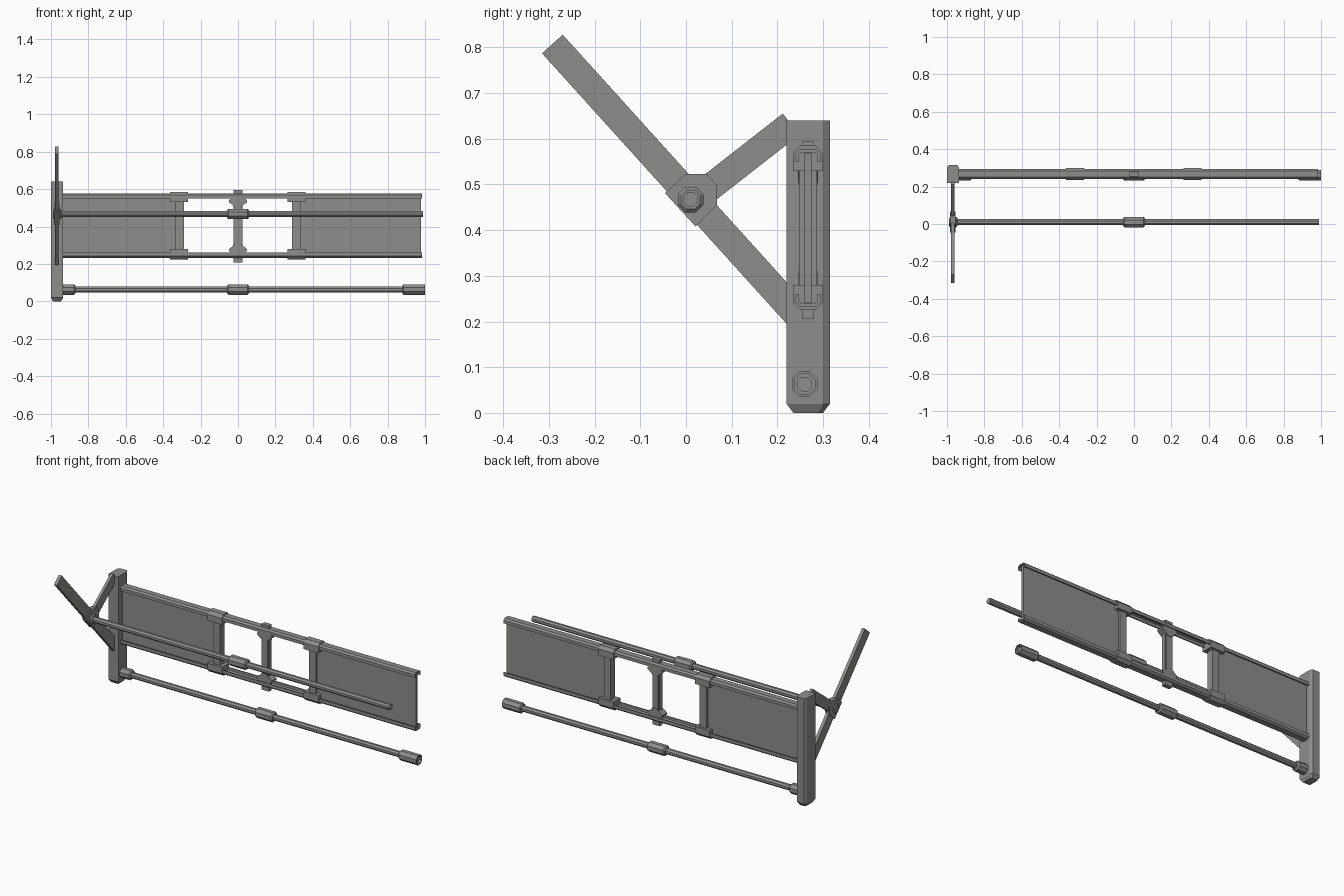
import bpy, bmesh, math
from mathutils import Vector

if "Cube" in bpy.data.objects:
    bpy.data.objects.remove(bpy.data.objects["Cube"])

grey = bpy.data.materials.new("steel_grey")
grey.diffuse_color = (0.27, 0.27, 0.265, 1)
grey.use_nodes = True
grey.node_tree.nodes["Principled BSDF"].inputs["Base Color"].default_value = grey.diffuse_color


def mesh_object(name, bm):
    bmesh.ops.recalc_face_normals(bm, faces=bm.faces)
    me = bpy.data.meshes.new(name)
    bm.to_mesh(me)
    bm.free()
    me.materials.append(grey)
    ob = bpy.data.objects.new(name, me)
    bpy.context.collection.objects.link(ob)
    return ob


def loft(name, rings):
    """Closed solid through a list of matching point rings."""
    bm = bmesh.new()
    vs = [[bm.verts.new(p) for p in r] for r in rings]
    n = len(vs[0])
    for a, b in zip(vs, vs[1:]):
        for i in range(n):
            j = (i + 1) % n
            bm.faces.new((a[i], a[j], b[j], b[i]))
    bm.faces.new(vs[0])
    bm.faces.new(vs[-1])
    return mesh_object(name, bm)


def extrude_x(name, yz, x0, x1):
    return loft(name, [[(x, y, z) for y, z in yz] for x in (x0, x1)])


def box(name, x0, x1, y0, y1, z0, z1):
    return extrude_x(name, [(y0, z0), (y1, z0), (y1, z1), (y0, z1)], x0, x1)


def octagon(x, y, z, r):
    # r is the distance to the flat sides
    R = r / math.cos(math.pi / 8)
    return [(x, y + R * math.cos((i + .5) * math.pi / 4),
             z + R * math.sin((i + .5) * math.pi / 4)) for i in range(8)]


def sleeve(name, x0, x1, y, z, r=0.028):
    c = 0.007
    return loft(name, [octagon(x0, y, z, r - c), octagon(x0 + c, y, z, r),
                       octagon(x1 - c, y, z, r), octagon(x1, y, z, r - c)])


def plank(name, start, end, width, x0, x1):
    a, b = Vector(start), Vector(end)
    d = (b - a).normalized()
    n = Vector((-d.y, d.x)) * width / 2
    return extrude_x(name, [a + n, a - n, b - n, b + n], x0, x1)


CY, CZ = 0.267, 0.405      # centre of the rail assembly


# End post with chamfered back corners and tapered foot
def post_ring(z, s):
    pts = [(-.0325, -.0475), (.0325, -.0475), (.0325, .0325),
           (.0225, .0475), (-.0225, .0475), (-.0325, .0325)]
    return [(-.9675 + x * s, .2675 + y * s, z) for x, y in pts]


loft("end_post", [post_ring(0, .68), post_ring(.02, 1), post_ring(.64, 1)])

# Angled brackets and hub plate
plank("long_bracket_arm", (-.2925, .8075), (.255, .202), .061, -.979, -.960)
plank("short_bracket_brace", (.02, .468), (.23, .632), .059, -.978, -.961)
hub = [(-.046, .481), (0, .523), (.045, .523), (.068, .498),
       (.068, .456), (.021, .408)]
extrude_x("bracket_hub", hub, -.985, -.955)

# Two long rods with couplings
loft("upper_rod", [octagon(x, .01, .467, .016) for x in (-.97, .99)])
sleeve("upper_rod_middle_coupling", -.058, .058, .01, .467)
sleeve("upper_rod_end_nut", -.99, -.945, .01, .467)
loft("lower_rod", [octagon(x, .26, .063, .016) for x in (-.97, .99)])
sleeve("lower_rod_middle_coupling", -.058, .058, .26, .063)
sleeve("lower_rod_left_coupling", -.985, -.87, .26, .063)

# Right coupling is an open socket around the rod end
loft("lower_rod_right_coupling", [
    octagon(.88, .26, .063, .023), octagon(.886, .26, .063, .028),
    octagon(1.0, .26, .063, .028), octagon(1.0, .26, .063, .022),
    octagon(.985, .26, .063, .022)])

# Channel rails, clamps and strut flares, mirrored top and bottom
rail = [(-.027, .145), (-.027, .163), (-.017, .172), (.017, .172),
        (.027, .163), (.027, .145), (.020, .145), (.020, .160),
        (.014, .165), (-.014, .165), (-.020, .160), (-.020, .145)]
clamp = [(-.033, .125), (-.033, .163), (-.017, .180), (.017, .180),
         (.033, .163), (.033, .125)]
flare = [(-.018, .095), (-.018, .102), (-.048, .125), (-.048, .135),
         (-.030, .150), (.030, .150), (.048, .135), (.048, .125),
         (.018, .102), (.018, .095)]
for side, s in (("top", 1), ("bottom", -1)):
    extrude_x(side + "_rail", [(CY + y, CZ + s * z) for y, z in rail], -.94, .985)
    for label, x in (("left", -.316), ("right", .312)):
        extrude_x(f"{side}_{label}_clamp",
                  [(CY + y, CZ + s * z) for y, z in clamp], x - .048, x + .048)
    loft(f"{side}_strut_flare",
         [[(x, y, CZ + s * z) for x, z in flare] for y in (CY - .022, CY + .022)])

# Panels with uprights at their inner edges
box("left_panel", -.94, -.31, CY - .008, CY + .008, .242, .568)
box("right_panel", .31, .978, CY - .008, CY + .008, .242, .568)
box("left_upright", -.335, -.29, CY - .02, CY + .02, .245, .565)
box("right_upright", .29, .335, CY - .02, CY + .02, .245, .565)

# Centre strut and its protruding ends
box("centre_strut", -.018, .018, CY - .018, CY + .018, .235, .575)
box("centre_strut_pin", -.024, .024, CY - .013, CY + .013, .207, .594)
